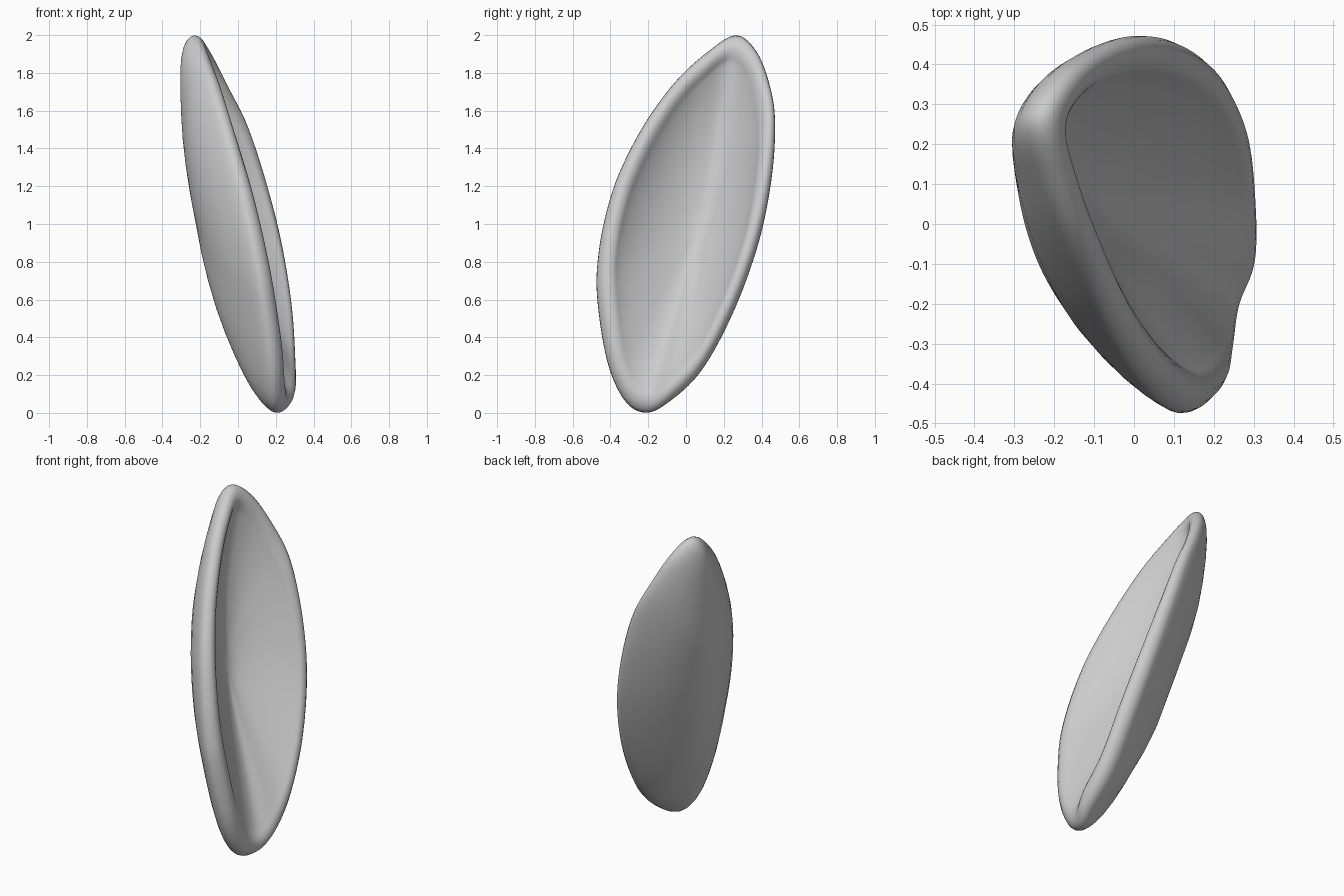
import bpy, bmesh
from mathutils import Vector

if "Cube" in bpy.data.objects:
    bpy.data.objects.remove(bpy.data.objects["Cube"])

# Rim outline seen from the right: y, z, and x of the rim crest
RIM = [(.26, 2.0, -.17), (.37, 1.92, -.12), (.44, 1.75, -.035), (.472, 1.55, .06),
       (.455, 1.25, .15), (.385, .9, .23), (.25, .53, .285), (.08, .22, .305),
       (-.1, .05, .305), (-.22, 0, .265), (-.33, .07, .25), (-.42, .28, .235),
       (-.472, .62, .19), (-.463, .85, .15), (-.42, 1.07, .105), (-.35, 1.28, .055),
       (-.22, 1.53, -.015), (-.06, 1.75, -.08), (.1, 1.9, -.135)]
# Keel line of the convex back: z, x
KEEL = [(0, .01), (.1, -.03), (.3, -.075), (.65, -.155), (1, -.225),
        (1.35, -.285), (1.65, -.318), (1.8, -.342), (2, -.40)]
# Valley line of the hollow side: z, x
VALLEY = [(0, .2), (.3, .07), (.65, -.035), (1, -.12), (1.35, -.18),
          (1.65, -.215), (2, -.22)]
CENTRE = Vector((.02, 1.0))
EDGE = .865      # where the hollow meets the rounded rim
STEPS = 8


def spline(a, b, c, d, t):
    return .5 * (2*b + (c - a)*t + (2*a - 5*b + 4*c - d)*t*t + (3*b - a - 3*c + d)*t**3)


def closed_curve(points):
    p = [Vector(v) for v in points]
    n = len(p)
    return [spline(p[i-1], p[i], p[(i+1) % n], p[(i+2) % n], k / STEPS)
            for i in range(n) for k in range(STEPS)]


def line_x(table, z):
    n = len(table) - 1
    z = min(max(z, 0), 2)
    i = next(i for i in range(n) if z <= table[i+1][0])
    (z0, x0), (z1, x1) = table[i], table[i+1]

    def slope(j):
        a, b = table[max(j-1, 0)], table[min(j+1, n)]
        return (b[1] - a[1]) / (b[0] - a[0])
    h = z1 - z0
    t = (z - z0) / h
    return ((2*t**3 - 3*t*t + 1)*x0 + (t**3 - 2*t*t + t)*h*slope(i)
            + (3*t*t - 2*t**3)*x1 + (t**3 - t*t)*h*slope(i+1))


def outer(s):
    # Flatter flanks, blunter ends
    def f(z, crest, end):
        k = line_x(KEEL, z)
        w = 1 - (1 - s**(2 + end)) ** (.8 - .24*end)
        return k + (crest - .065 - k) * w
    return s, f


def lip(s, drop):
    return s, lambda z, crest, end: crest - drop


def inner(s):
    # V-shaped hollow
    def f(z, crest, end):
        k = line_x(VALLEY, z)
        w = 1 - max(0, 1 - (s / EDGE)**1.6) ** .85
        return k + (crest - .018 - k) * w
    return s, f


# Rings run from the back centre, over the rounded rim, to the hollow centre
outside = [outer(s) for s in (0, .15, .3, .45, .58, .7, .8, .88, .94, .975, .993, 1)]
outside += [lip(.998, .045), lip(.985, .025), lip(.96, .008), lip(.93, 0),
            lip(.9, .004), lip(.88, .011)]
inside = [inner(s) for s in (.865, .85, .82, .77, .7, .6, .48, .35, .2, .1, 0)]

bm = bmesh.new()
curve = closed_curve(RIM)
loops = []
for r, (s, f) in enumerate(outside + inside):
    hollow = r >= len(outside)
    # The valley lies a little towards the far side
    shift = .05 * (1 - s / EDGE) if hollow else 0
    loop = []
    for y, z, crest in curve:
        end = min(1, abs(z - 1)**2.5)
        # The rolled rim takes up more of the width along the flanks
        edge = 1 - (1 - EDGE) * (1 + .5 * (1 - end))
        if hollow:
            reach = s * edge / EDGE
        elif r > 11:
            reach = 1 - (1 - s) * (1 - edge) / (1 - EDGE)
        else:
            reach = s
        p = CENTRE + (Vector((y, z)) - CENTRE) * reach
        loop.append(bm.verts.new((f(p.y, crest, end), p.x + shift, p.y)))
    loops.append(loop)
n = len(curve)
for a, b in zip(loops, loops[1:]):
    for i in range(n):
        j = (i + 1) % n
        bm.faces.new((a[i], a[j], b[j], b[i]))
bmesh.ops.remove_doubles(bm, verts=bm.verts, dist=1e-5)
bmesh.ops.recalc_face_normals(bm, faces=bm.faces)
for face in bm.faces:
    face.smooth = True
mesh = bpy.data.meshes.new("hollow_leaf_shell")
bm.to_mesh(mesh)
bm.free()
shell = bpy.data.objects.new("hollow_leaf_shell", mesh)
bpy.context.collection.objects.link(shell)

# Soften the surface
smooth = shell.modifiers.new("soften", 'SMOOTH')
smooth.factor = .4
smooth.iterations = 3
